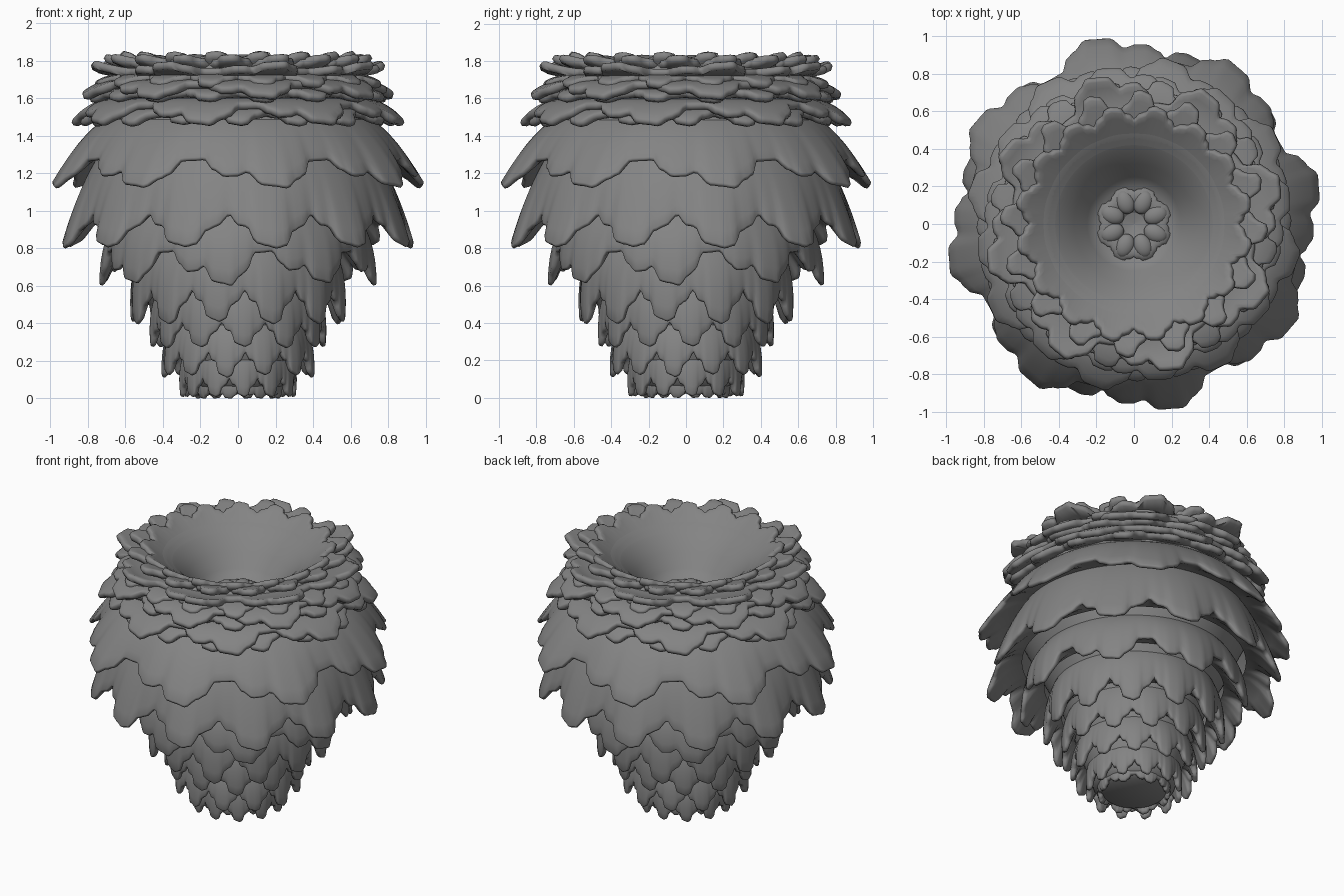
import bpy, math, random

if "Cube" in bpy.data.objects:
    bpy.data.objects.remove(bpy.data.objects["Cube"])

random.seed(4)
SEG = 288

# Hem outlines across one petal: (fraction, depth)
BROAD = [(0, .08), (.07, .05), (.15, .42), (.24, .64), (.33, .62), (.4, .5), (.5, .9),
         (.58, .94), (.67, 1), (.76, .74), (.82, .6), (.9, .1), (1, .08)]
NARROW = [(0, 0), (.1, .32), (.2, .36), (.3, .85), (.42, .93), (.52, 1), (.64, .92),
          (.74, .5), (.86, .36), (1, 0)]

grey = bpy.data.materials.new("dark_grey")
grey.diffuse_color = (.23, .23, .23, 1)
grey.use_nodes = True
grey.node_tree.nodes["Principled BSDF"].inputs["Base Color"].default_value = grey.diffuse_color


def interp(pts, u):
    for (a, p), (b, q) in zip(pts, pts[1:]):
        if u <= b:
            k = (u - a) / (b - a)
            k = k * k * (3 - 2 * k)
            return p + (q - p) * k
    return pts[-1][1]


def make(name, verts, faces, angle=60):
    me = bpy.data.meshes.new(name)
    me.from_pydata(verts, [], faces)
    me.materials.append(grey)
    ob = bpy.data.objects.new(name, me)
    bpy.context.collection.objects.link(ob)
    bpy.ops.object.select_all(action='DESELECT')
    ob.select_set(True)
    bpy.context.view_layer.objects.active = ob
    bpy.ops.object.shade_smooth_by_angle(angle=math.radians(angle))
    return ob


def ring_faces(rows, seg):
    return [(j * seg + i, j * seg + (i + 1) % seg, (j + 1) * seg + (i + 1) % seg, (j + 1) * seg + i)
            for j in range(rows - 1) for i in range(seg)][::-1]


def lathe(name, prof, seg=96):
    verts = [(r * math.cos(2 * math.pi * i / seg), r * math.sin(2 * math.pi * i / seg), z)
             for r, z in prof for i in range(seg)]
    return make(name, verts, ring_faces(len(prof), seg))


def curve(t, start, ctrl, tip):
    return [(1 - t) ** 2 * s + 2 * t * (1 - t) * c + t * t * e
            for s, c, e in zip(start, ctrl, tip)]


def skirt(name, start, ctrl, tip, count, phase, trough, shape, under, wave=.07, rows=9, lip=.03):
    """Petal ring: lobed outer sheet, rounded lip, underside running back to the core."""
    vary = [random.uniform(-.12, 0) for _ in range(max(1, count // 4))]
    rings = [[] for _ in range(rows + 6)]
    for i in range(SEG):
        w = (360 * i / SEG - phase) / 360 * count
        n = math.floor(w)
        d = interp(shape, w - n) * (1 + vary[n % len(vary)])
        line = []
        for j in range(rows):
            t = j / (rows - 1) * (trough + (1 - trough) * d)
            r, z = curve(t, start, ctrl, tip)
            line.append((r * (1 - wave * (1 - d) * t * t), z))
        # half-round lip at the hem
        (r0, z0), (r1, z1) = line[-2:]
        m = math.hypot(r1 - r0, z1 - z0)
        tr, tz = (r1 - r0) / m, (z1 - z0) / m
        for a in (45, 100, 180):
            s, f = math.sin(math.radians(a)) * lip * .4, (1 - math.cos(math.radians(a))) * lip / 2
            line.append((r1 + tr * s + tz * f, z1 + tz * s - tr * f))
        er, ez = line[-1]
        for k in (.35, .7, 1):
            line.append((er + (under[0] - er) * k, ez + (under[1] - ez) * math.sin(k * math.pi / 2)))
        a = 2 * math.pi * i / SEG
        for ring, (r, z) in zip(rings, line):
            ring.append((r * math.cos(a), r * math.sin(a), max(z, 0)))
    return make(name, sum(rings, []), ring_faces(len(rings), SEG))


# Solid core with the bowl in its top
lathe("core", [(.001, .03), (.19, .03), (.26, .08), (.32, .26), (.38, .45), (.48, .7), (.60, .93),
               (.72, 1.18), (.74, 1.38), (.71, 1.52), (.68, 1.65), (.63, 1.74), (.57, 1.80),
               (.48, 1.765), (.40, 1.71), (.32, 1.63), (.25, 1.545), (.2, 1.49), (.001, 1.46)])

# Hanging petal rings: start, control, tip (radius, height), count, phase, trough, shape
hanging = [
    ("upper_skirt", (.66, 1.52), (.84, 1.43), (1.03, 1.12), 8, -15, .68, BROAD),
    ("lower_skirt", (.74, 1.30), (.86, 1.12), (.965, .80), 12, -3, .68, NARROW),
    ("hip_petals", (.60, 1.02), (.74, .88), (.74, .61), 8, 12, .6, BROAD),
    ("waist_petals", (.50, .82), (.60, .68), (.58, .40), 12, 4, .64, NARROW),
    ("stem_petals", (.41, .62), (.49, .48), (.47, .27), 12, 19, .64, NARROW),
    ("lower_stem_petals", (.33, .44), (.42, .32), (.41, .12), 12, 6, .64, NARROW),
    ("foot_petals", (.27, .28), (.33, .18), (.31, .015), 12, 21, .68, NARROW),
    ("base_petals", (.20, .16), (.26, .09), (.23, .0), 8, 5, .68, BROAD),
]
for name, s, c, t, n, ph, tr, sh in hanging:
    hem_r, hem_z = curve(tr, s, c, t)
    skirt(name, s, c, t, n, ph, tr, sh, (hem_r * .8, hem_z + .01))

# Short spreading collars of separate chunky lobes around the upper body
collars = [
    ("collar_low", (.68, 1.60), (.79, 1.59), (.90, 1.48), 8, 5, .32),
    ("collar_low_under", (.68, 1.55), (.76, 1.56), (.84, 1.48), 16, 12, .35),
    ("collar_middle", (.64, 1.70), (.76, 1.70), (.85, 1.62), 8, 28, .25),
    ("collar_middle_under", (.66, 1.65), (.74, 1.66), (.80, 1.61), 16, 22, .3),
    ("collar_high", (.58, 1.76), (.70, 1.75), (.79, 1.80), 8, -12, .2),
    ("collar_high_under", (.60, 1.73), (.70, 1.73), (.77, 1.69), 16, 0, .25),
    ("rim_petals", (.52, 1.785), (.60, 1.81), (.70, 1.835), 16, 8, .3),
    ("inner_rim_petals", (.42, 1.725), (.52, 1.79), (.61, 1.85), 16, 0, .62),
]
for name, s, c, t, n, ph, tr in collars:
    skirt(name, s, c, t, n, ph, tr, BROAD if n == 8 else NARROW,
          (s[0] - .02, s[1] - .05), wave=.02, rows=6, lip=.045)

# Rosette: a lobed ring with eight soft lumps in the bowl
skirt("rosette_ring", (.06, 1.47), (.15, 1.54), (.21, 1.485), 8, 0, .75, NARROW, (.15, 1.46), lip=.02)
for k in range(8):
    a = math.radians(45 * k + 22)
    bpy.ops.mesh.primitive_uv_sphere_add(segments=16, ring_count=10, radius=1,
                                         location=(.125 * math.cos(a), .125 * math.sin(a), 1.49),
                                         rotation=(0, 0, a))
    ob = bpy.context.object
    ob.name = f"rosette_petal_{k + 1}"
    ob.scale = (.065, .05, .035)
    ob.data.materials.append(grey)
    bpy.ops.object.shade_smooth()
